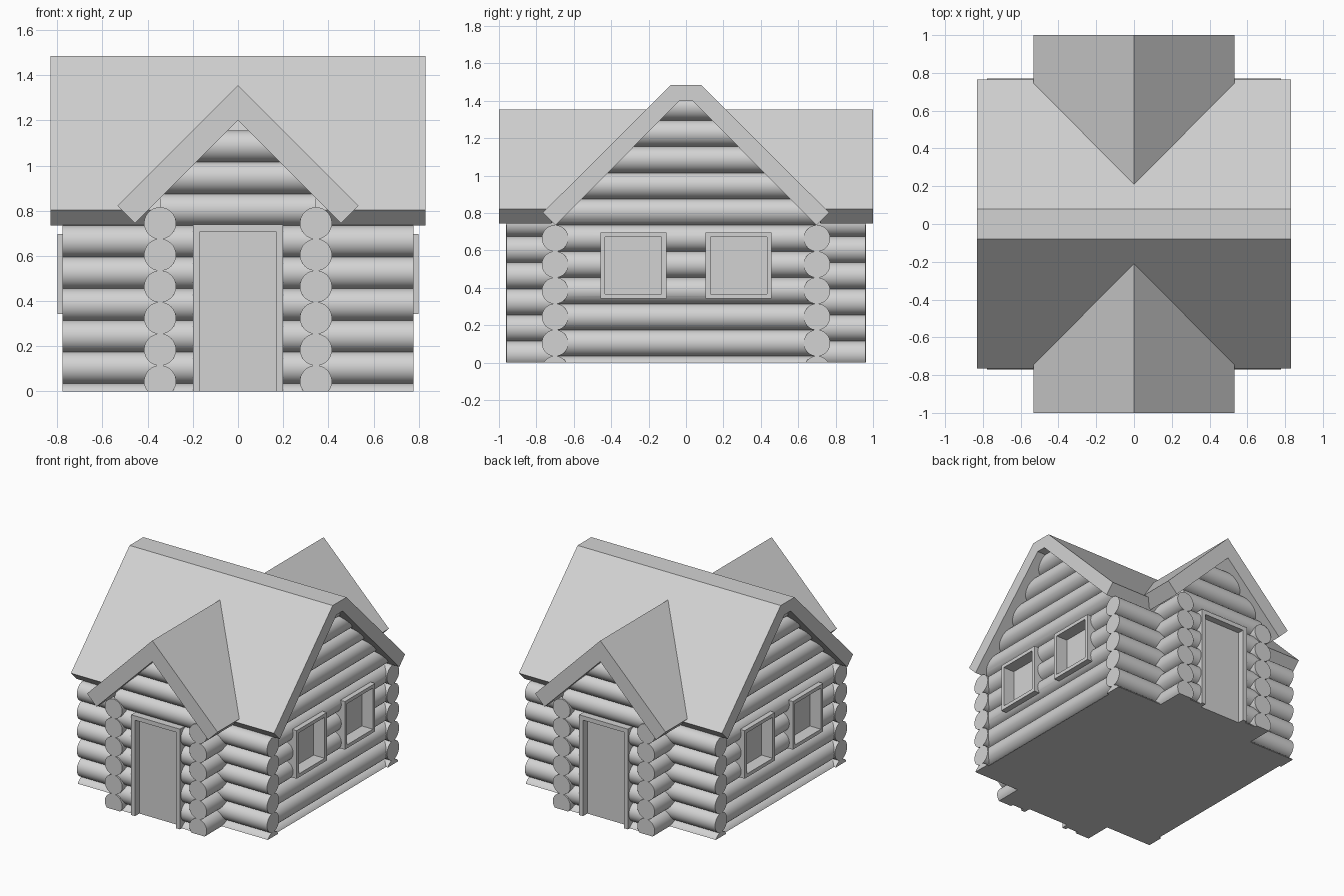
import bpy, bmesh, math
from mathutils import Vector

if "Cube" in bpy.data.objects:
    bpy.data.objects.remove(bpy.data.objects["Cube"])

R, STEP = 0.071, 0.14          # log radius and row spacing

grey = bpy.data.materials.new("plain grey")
grey.diffuse_color = (0.65, 0.65, 0.65, 1)
grey.use_nodes = True
grey.node_tree.nodes["Principled BSDF"].inputs["Base Color"].default_value = grey.diffuse_color


def finish(name, bm):
    bmesh.ops.recalc_face_normals(bm, faces=bm.faces)
    me = bpy.data.meshes.new(name)
    bm.to_mesh(me)
    bm.free()
    me.materials.append(grey)
    ob = bpy.data.objects.new(name, me)
    bpy.context.collection.objects.link(ob)
    return ob


def activate(ob):
    bpy.ops.object.select_all(action='DESELECT')
    ob.select_set(True)
    bpy.context.view_layer.objects.active = ob


def loft(bm, a, b):
    """Solid between two matching outlines."""
    va, vb = [bm.verts.new(p) for p in a], [bm.verts.new(p) for p in b]
    n = len(va)
    for i in range(n):
        j = (i + 1) % n
        bm.faces.new((va[i], va[j], vb[j], vb[i]))
    bm.faces.new(va[::-1])
    bm.faces.new(vb)
    bmesh.ops.recalc_face_normals(bm, faces=bm.faces)


def clip(bm, co, no):
    """Cut away everything on the normal side and cap the cut."""
    bmesh.ops.bisect_plane(bm, geom=bm.verts[:] + bm.edges[:] + bm.faces[:],
                           plane_co=co, plane_no=no, clear_outer=True)
    bmesh.ops.holes_fill(bm, edges=[e for e in bm.edges if e.is_boundary], sides=0)


def box(name, lo, hi):
    bm = bmesh.new()
    corners = [(lo[0], lo[1]), (hi[0], lo[1]), (hi[0], hi[1]), (lo[0], hi[1])]
    loft(bm, [(x, y, lo[2]) for x, y in corners], [(x, y, hi[2]) for x, y in corners])
    return finish(name, bm)


def log_wall(name, axis, pos, s0, s1, z0, rows, apex=None, holes=()):
    """Stack of logs along x or y; apex clips it to a 45 degree gable."""
    neck, n = math.asin(STEP / 2 / R), 14
    side = []
    for k in range(rows):
        a0 = -math.pi / 2 if k == 0 else -neck
        a1 = math.pi / 2 if k == rows - 1 else neck
        for i in range(0 if k == 0 else 1, n + 1):
            a = a0 + (a1 - a0) * i / n
            side.append((R * math.cos(a), z0 + k * STEP + R * math.sin(a)))
    outline = side + [(-u, z) for u, z in side[-2:0:-1]]

    def place(s):
        return [(s, pos + u, z) if axis == 'x' else (pos + u, s, z) for u, z in outline]
    bm = bmesh.new()
    loft(bm, place(s0), place(s1))
    clip(bm, (0, 0, 0), (0, 0, -1))
    if apex:
        for s in (-1, 1):
            clip(bm, (0, 0, apex), (s, 0, 1) if axis == 'x' else (0, s, 1))
    ob = finish(name, bm)
    for lo, hi in holes:
        cutter = box("cutter", lo, hi)
        cutter.hide_render = True
        mod = ob.modifiers.new("opening", 'BOOLEAN')
        mod.object, mod.operation, mod.solver = cutter, 'DIFFERENCE', 'EXACT'
        activate(ob)
        bpy.ops.object.modifier_apply(modifier=mod.name)
        bpy.data.objects.remove(cutter)
    activate(ob)
    bpy.ops.object.shade_smooth_by_angle(angle=math.radians(30))
    return ob


def framed(name, lo, hi, out, border, depth):
    """Box with a bordered, recessed panel on the face looking along out."""
    bm = bmesh.new()
    corners = [(lo[0], lo[1]), (hi[0], lo[1]), (hi[0], hi[1]), (lo[0], hi[1])]
    loft(bm, [(x, y, lo[2]) for x, y in corners], [(x, y, hi[2]) for x, y in corners])
    out = Vector(out)
    bm.normal_update()
    face = max(bm.faces, key=lambda f: f.normal.dot(out))
    bmesh.ops.inset_region(bm, faces=[face], thickness=border)
    # straight-walled recess
    top = bmesh.ops.extrude_face_region(bm, geom=[face])["geom"]
    bmesh.ops.translate(bm, vec=-out * depth,
                        verts=[v for v in top if isinstance(v, bmesh.types.BMVert)])
    if face.is_valid:
        bmesh.ops.delete(bm, geom=[face], context='FACES_ONLY')
    if lo[2] < 0:
        clip(bm, (0, 0, 0), (0, 0, -1))
    return finish(name, bm)


# Floor in a cross shape
quarter = [(0.345, 0.90), (0.345, 0.70), (0.72, 0.70)]
cross = (quarter + [(x, -y) for x, y in quarter[::-1]]
         + [(-x, -y) for x, y in quarter] + [(-x, y) for x, y in quarter[::-1]])
bm = bmesh.new()
loft(bm, [(x, y, 0) for x, y in cross], [(x, y, 0.02) for x, y in cross])
finish("floor", bm)

# Main house walls and windows
for s, label in ((-1, "left"), (1, "right")):
    holes = []
    for t, pos in ((-1, "front"), (1, "back")):
        y0, y1 = sorted((t * 0.105, t * 0.458))
        x0, x1 = sorted((s * 0.69, s * 0.80))
        framed(f"{label}_{pos}_window", (x0, y0, 0.342), (x1, y1, 0.697),
               (s, 0, 0), 0.037, 0.09)
        c0, c1 = sorted((s * 0.60, s * 0.90))
        holes.append(((c0, y0 + 0.015, 0.357), (c1, y1 - 0.015, 0.682)))
    log_wall(f"{label}_gable_wall", 'y', s * 0.70, -0.70, 0.70, -0.035, 11,
             apex=1.455, holes=holes)

# Front and back: long wall, entrance wing, door, wing roof
for s, label in ((-1, "front"), (1, "back")):
    log_wall(f"{label}_long_wall", 'x', s * 0.70, -0.777, 0.777, -0.035, 6)
    d0, d1 = sorted((s * 0.80, s * 1.0))
    log_wall(f"{label}_wing_gable", 'x', s * 0.88, -0.345, 0.345, -0.035, 9, apex=1.22,
             holes=[((-0.185, d0, -0.1), (0.185, d1, 0.725))])
    y0, y1 = sorted((s * 0.66, s * 0.96))
    for t, hand in ((-1, "left"), (1, "right")):
        log_wall(f"{label}_wing_{hand}_wall", 'y', t * 0.345, y0, y1, 0.045, 6)
    y0, y1 = sorted((s * 0.89, s * 0.962))
    framed(f"{label}_door", (-0.199, y0, -0.1), (0.199, y1, 0.74), (0, s, 0), 0.045, 0.05)

    # wing roof runs back until it meets the main roof slope
    prof = [(-0.533, 0.822), (0, 1.355), (0.533, 0.822),
            (0.456, 0.745), (0, 1.20), (-0.456, 0.745)]
    bm = bmesh.new()
    loft(bm, [(x, s, z) for x, z in prof],
         [(x, s * min(1.56 - z, 0.72), z) for x, z in prof])
    finish(f"{label}_wing_roof", bm)

# Main roof with flat ridge
half = [(0.08, 1.485), (0.765, 0.803), (0.697, 0.735), (0.035, 1.40)]
prof = half + [(-y, z) for y, z in half[::-1]]
bm = bmesh.new()
loft(bm, [(-0.83, y, z) for y, z in prof], [(0.83, y, z) for y, z in prof])
finish("main_roof", bm)
